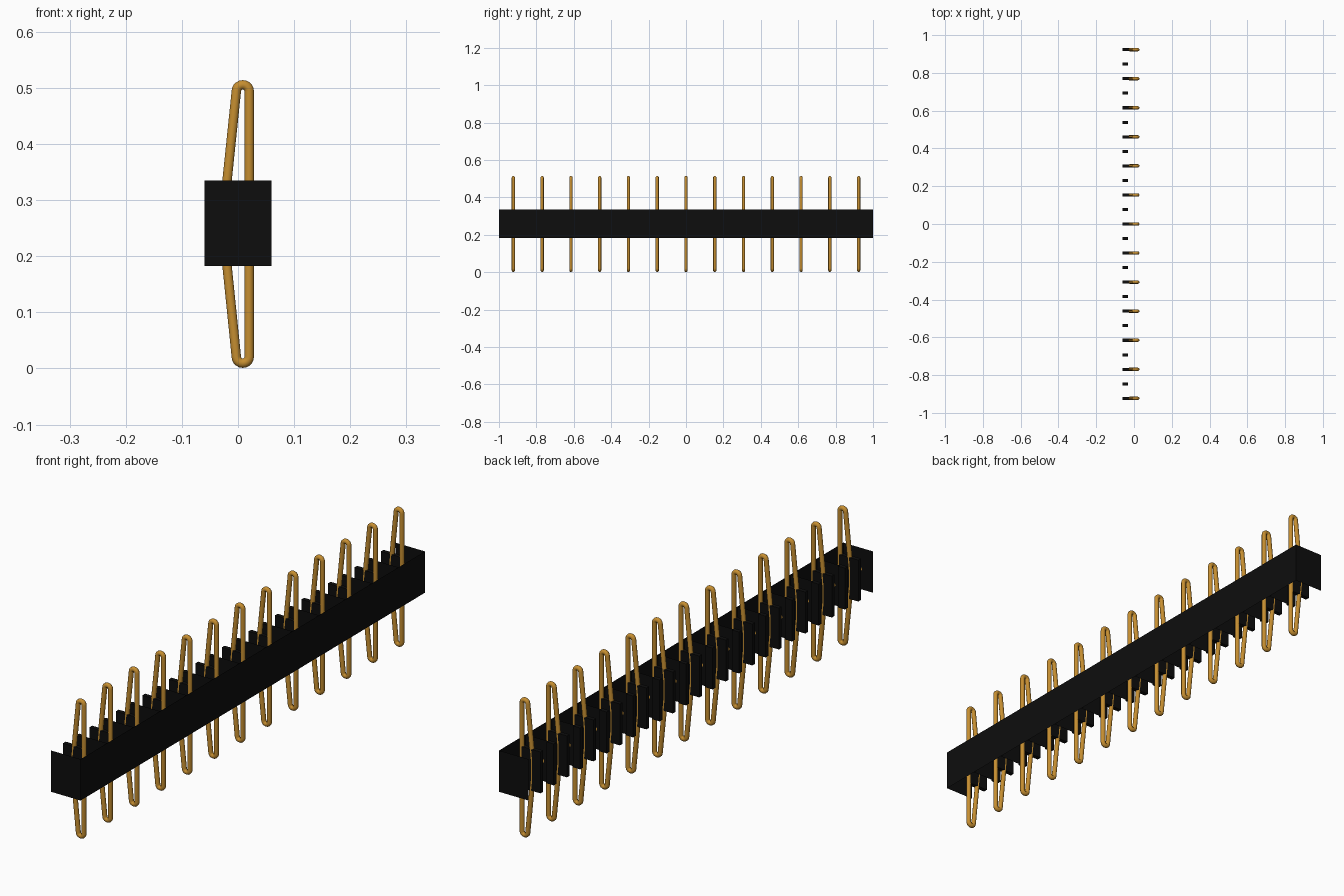
import bpy, bmesh, math
from mathutils import Vector

cube = bpy.data.objects.get("Cube")
if cube:
    bpy.data.objects.remove(cube, do_unlink=True)

PINS = 13
PITCH = 2 / PINS
Z0, Z1 = 0.183, 0.335          # housing bottom and top
HALF = 0.06                    # housing half width
MID = 0.2575                   # height of the contacts' centre


def material(name, rgb, rough):
    m = bpy.data.materials.new(name)
    m.use_nodes = True
    m.diffuse_color = (*rgb, 1)
    b = m.node_tree.nodes["Principled BSDF"]
    b.inputs["Base Color"].default_value = (*rgb, 1)
    b.inputs["Roughness"].default_value = rough
    return m


black = material("black plastic", (0.004, 0.004, 0.004), 0.6)
gold = material("gold metal", (0.56, 0.27, 0.03), 0.5)


def add_object(name, mesh, mat, y=0.0):
    ob = bpy.data.objects.new(name, mesh)
    ob.location.y = y
    bpy.context.collection.objects.link(ob)
    if not mesh.materials:
        mesh.materials.append(mat)
    return ob


def sheet_mesh(name, a, b):
    """Upright sheet over the ground line from a to b."""
    bm = bmesh.new()
    bm.faces.new([bm.verts.new((*p, z)) for p, z in
                  ((a, Z0), (b, Z0), (b, Z1), (a, Z1))])
    me = bpy.data.meshes.new(name)
    bm.to_mesh(me)
    bm.free()
    return me


def box_mesh(name, x0, x1, thick):
    """Full height block centred on y = 0."""
    bm = bmesh.new()
    bmesh.ops.create_cube(bm, size=1)
    for v in bm.verts:
        v.co = Vector(((x0 + x1) / 2 + v.co.x * (x1 - x0),
                       v.co.y * thick,
                       (Z0 + Z1) / 2 + v.co.z * (Z1 - Z0)))
    me = bpy.data.meshes.new(name)
    bm.to_mesh(me)
    bm.free()
    return me


# Housing: open shell with one long wall, two ends and thin dividers
add_object("side_wall", sheet_mesh("side_wall", (HALF, -1), (HALF, 1)), black)
cross = sheet_mesh("cross_wall", (-HALF, 0), (HALF, 0))
for name, y in (("front_end", -1), ("back_end", 1)):
    add_object(name, cross, black, y)

post = box_mesh("divider_post", -HALF, -0.031, 0.016)
fin = box_mesh("contact_fin", -HALF, 0.02, 0.016)
for i in range(1, PINS):
    y = -1 + i * PITCH
    add_object(f"divider_{i}", cross, black, y)
    add_object(f"divider_post_{i}", post, black, y)

# Contact path: two rounded ends joined by a straight and a bowed leg
R = 0.0115
arc = [(0.0085 + R * math.cos(t), 0.2365 + R * math.sin(t))
       for t in (math.pi * k / 10 for k in range(11))]
path = [(x, MID + z) for x, z in arc]
path += [(-0.0195, Z1), (-0.024, MID + 0.03), (-0.024, MID - 0.03), (-0.0195, Z0)]
path += [(x, MID - z) for x, z in reversed(arc)]

curve = bpy.data.curves.new("contact_path", "CURVE")
curve.dimensions = "3D"
curve.bevel_depth = 0.0088
curve.bevel_resolution = 3
spline = curve.splines.new("POLY")
spline.points.add(len(path) - 1)
for p, (x, z) in zip(spline.points, path):
    p.co = (x, 0, z, 1)
spline.use_cyclic_u = True
spline.use_smooth = True
helper = bpy.data.objects.new("contact_helper", curve)
bpy.context.collection.objects.link(helper)
graph = bpy.context.evaluated_depsgraph_get()
wire = bpy.data.meshes.new_from_object(helper.evaluated_get(graph))
wire.name = "contact"
bpy.data.objects.remove(helper, do_unlink=True)
for poly in wire.polygons:
    poly.use_smooth = True
wire.materials.clear()

# Small gold spot on the back face of each cross wall
bm = bmesh.new()
bmesh.ops.create_circle(bm, cap_ends=True, segments=12, radius=0.008)
for v in bm.verts:
    v.co = Vector((v.co.x - 0.008, 0.001, v.co.y + MID))
spot = bpy.data.meshes.new("gold_spot")
bm.to_mesh(spot)
bm.free()

for i in range(PINS):
    y = -1 + (i + 0.5) * PITCH
    add_object(f"contact_{i + 1}", wire, gold, y)
    add_object(f"contact_fin_{i + 1}", fin, black, y)
    add_object(f"gold_spot_{i + 1}", spot, gold, -1 + i * PITCH)
